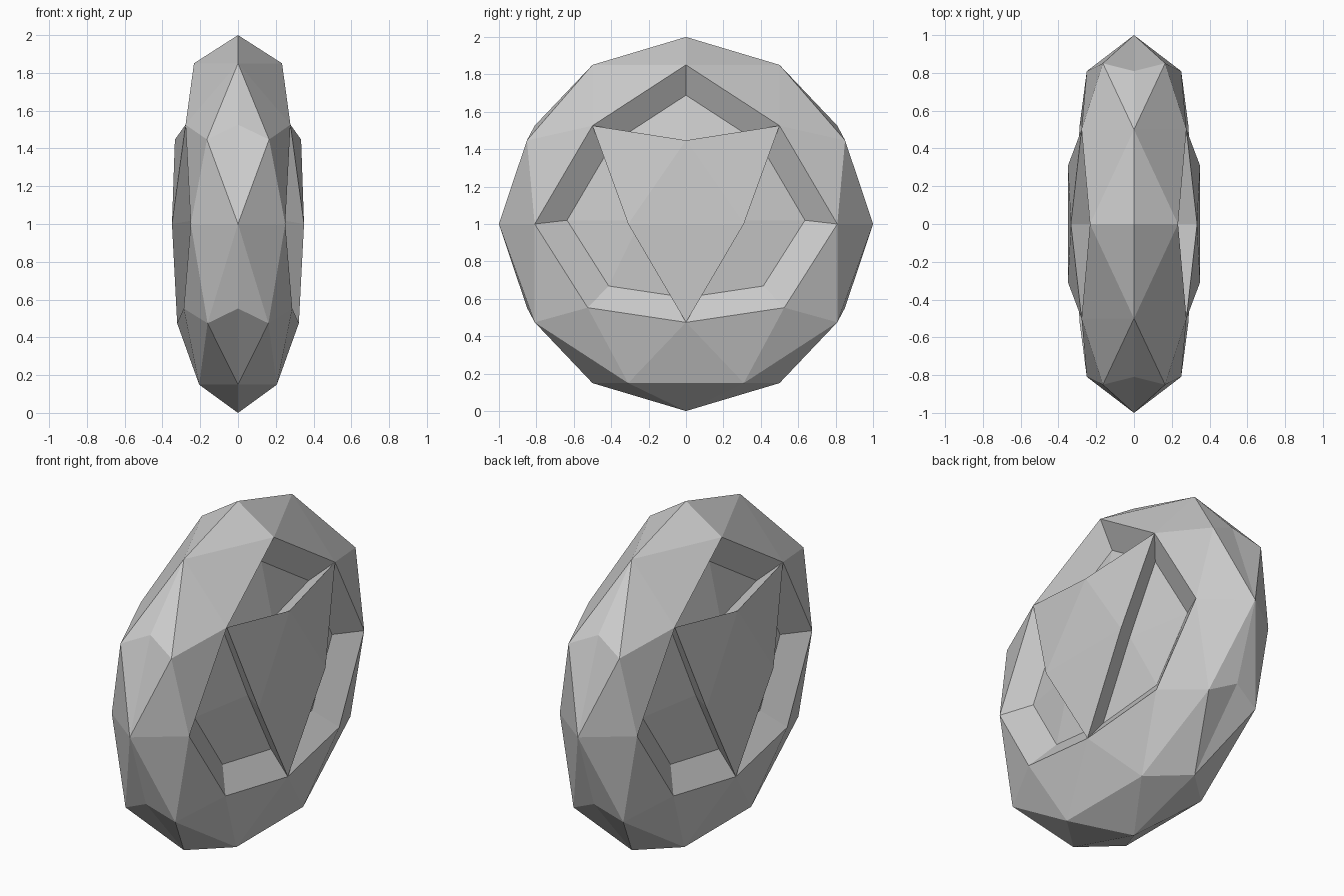
import bpy, bmesh

if "Cube" in bpy.data.objects:
    bpy.data.objects.remove(bpy.data.objects["Cube"])

mesh = bpy.data.meshes.new("faceted_medallion")
body = bpy.data.objects.new("faceted_medallion", mesh)
bpy.context.collection.objects.link(body)

# Right half of a low-poly ball
bm = bmesh.new()
bmesh.ops.create_icosphere(bm, subdivisions=2, radius=1)
bmesh.ops.delete(bm, geom=[v for v in bm.verts if v.co.x < -0.3], context='VERTS')

# Recess faces: the ring around the raised shield on the side
def on_rim(v):
    return 0.5 < v.co.x < 0.6 or 0.71 < v.co.x < 0.74

recess = [f for f in bm.faces
          if all(v.co.x > 0.5 for v in f.verts) and any(on_rim(v) for v in f.verts)]

# Flatten into a disc with a sharp centre rim
for v in bm.verts:
    v.co.x = 0.274 * v.co.x + 0.089 if v.co.x > 0.2 else 0

# Sink the ring, leaving the shield standing
res = bmesh.ops.extrude_face_region(bm, geom=recess)
for v in [g for g in res["geom"] if isinstance(g, bmesh.types.BMVert)]:
    v.co = (0.7 * v.co.x - 0.012, 0.786 * v.co.y, 0.786 * v.co.z + 0.02)
old = [f for f in recess if f.is_valid]
if old:
    bmesh.ops.delete(bm, geom=old, context='FACES')

for v in bm.verts:
    v.co.z += 1
bm.to_mesh(mesh)
bm.free()

# Mirror to the left side
mod = body.modifiers.new("mirror", 'MIRROR')
mod.use_axis[0] = True
mod.use_clip = True
